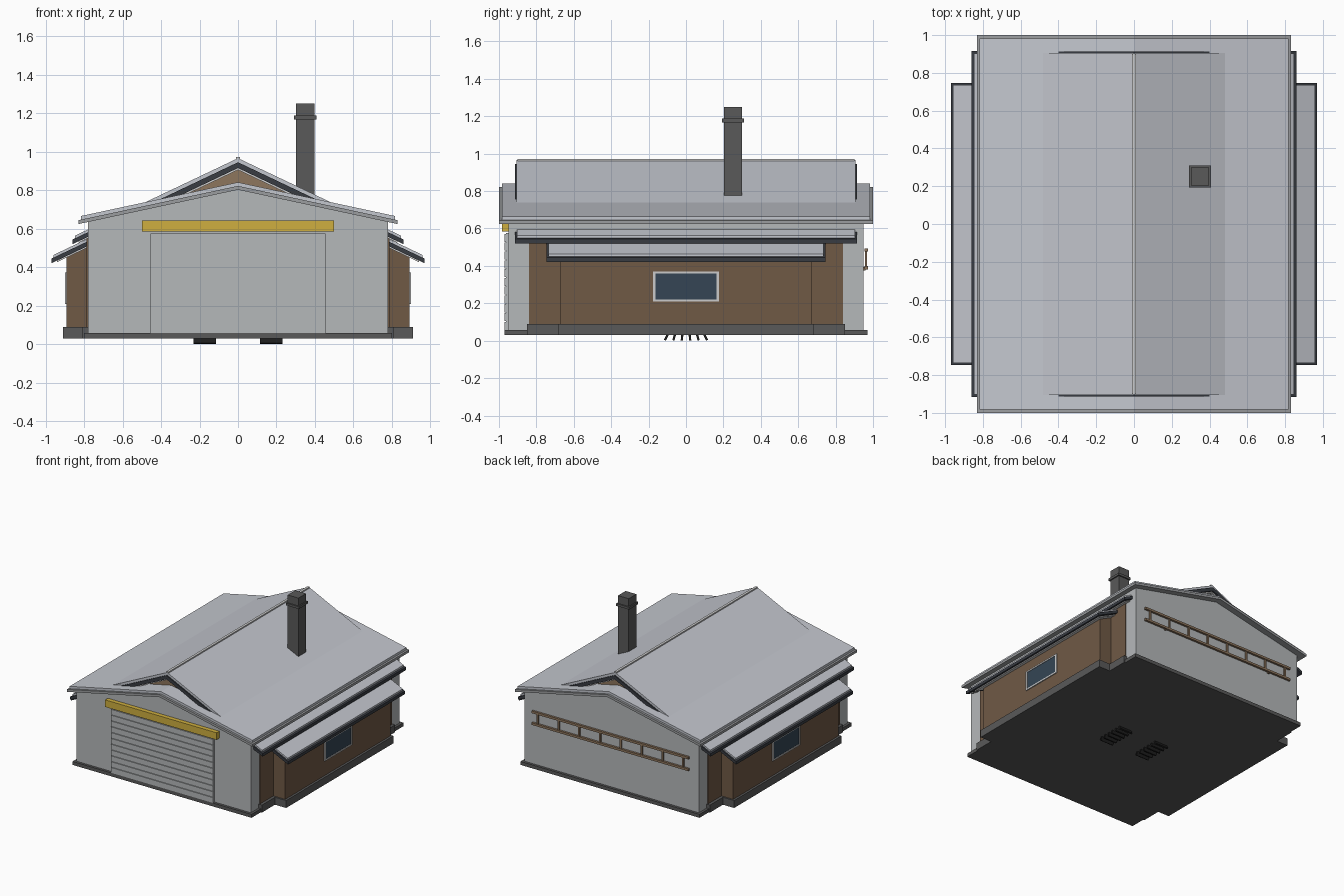
import bpy, bmesh, math
from mathutils import Matrix

if "Cube" in bpy.data.objects:
    bpy.data.objects.remove(bpy.data.objects["Cube"])


def mat(name, r, g, b):
    m = bpy.data.materials.new(name)
    m.diffuse_color = (r, g, b, 1)
    m.use_nodes = True
    m.node_tree.nodes["Principled BSDF"].inputs["Base Color"].default_value = m.diffuse_color
    return m


WALL = mat("wall_grey", .46, .48, .49)
ROOF = mat("roof_grey", .55, .57, .62)
RIM = mat("rim_grey", .33, .34, .35)
DARK = mat("trim_dark", .04, .045, .055)
BASE = mat("base_grey", .1, .1, .1)
BRICK = mat("brick_brown", .16, .1, .06)
TIMBER = mat("gable_tan", .27, .18, .11)
WHITE = mat("frame_white", .75, .76, .78)
GLASS = mat("glass_blue", .035, .06, .09)
YELLOW = mat("sign_yellow", .62, .43, .05)
BLACK = mat("grate_black", .012, .012, .012)


def prism(name, pts, y0, y1, m):
    """Extrude an xz profile along y."""
    bm = bmesh.new()
    f = bm.faces.new([bm.verts.new((x, y0, z)) for x, z in pts])
    ext = bmesh.ops.extrude_face_region(bm, geom=[f])["geom"]
    bmesh.ops.translate(bm, vec=(0, y1 - y0, 0),
                        verts=[v for v in ext if isinstance(v, bmesh.types.BMVert)])
    bmesh.ops.recalc_face_normals(bm, faces=bm.faces)
    me = bpy.data.meshes.new(name)
    bm.to_mesh(me)
    bm.free()
    me.materials.append(m)
    ob = bpy.data.objects.new(name, me)
    bpy.context.collection.objects.link(ob)
    return ob


def box(name, x0, x1, y0, y1, z0, z1, m):
    return prism(name, [(x0, z0), (x1, z0), (x1, z1), (x0, z1)], y0, y1, m)


def chevron(name, half, top, slope, thick, y0, y1, m):
    """Two-sided pitched slab."""
    e = top - slope * half
    return prism(name, [(-half, e), (0, top), (half, e), (half, e - thick),
                        (0, top - thick), (-half, e - thick)], y0, y1, m)


# stepped plinth
box("plinth", -.8, .8, -.97, .97, .03, .058, BASE)
box("plinth_side", -.81, .81, -.85, .85, .03, .09, BASE)
box("plinth_bay", -.91, .91, -.685, .685, .03, .09, BASE)

# main gabled walls
prism("walls", [(-.78, .058), (.78, .058), (.78, .638), (0, .806), (-.78, .638)], -.95, .95, WALL)

# main roof: wider rim below, roof sheet above
chevron("roof_rim", .83, .822, .215, .02, -1, 1, RIM)
chevron("roof_sheet", .817, .841, .215, .019, -.983, .983, ROOF)

# raised ridge roof with recessed gable filling
prism("ridge_gable", [(-.48, .70), (.48, .70), (.48, .715), (0, .945), (-.48, .715)], -.85, .85, TIMBER)
chevron("ridge_roof", .5, .966, .475, .022, -.905, .905, ROOF)
for s in (-1, 1):
    y = sorted((s * .895, s * .914))
    chevron("ridge_barge_board", .44, .945, .475, .03, *y, DARK)
    y = sorted((s * .85, s * .9))
    chevron("ridge_barge_trim", .4, .915, .475, .01, *y, WHITE)
box("ridge_cap", -.01, .01, -.9, .9, .955, .971, WHITE)


def side_roof(name, s, x1, top, half):
    """Lean-to roof: light sheet, dark frame, pale soffit."""
    k = .475
    for suffix, out, inset, drop, th, m in (("sheet", x1 - .012, .012, 0, .014, ROOF),
                                            ("fascia", x1, 0, .014, .024, DARK),
                                            ("soffit", x1 - .03, .03, .038, .008, WHITE)):
        a, b = top - drop, top - drop - k * (out - .77)
        prism(name + "_" + suffix, [(s * .77, a), (s * out, b), (s * out, b - th), (s * .77, a - th)],
              -half + inset, half - inset, m)


for s in (-1, 1):
    # brick side wall and projecting bay
    box("side_brick", *sorted((s * .7, s * .787)), -.84, .84, .09, .56, BRICK)
    prism("bay_brick", [(s * .7, .09), (s * .892, .09), (s * .892, .452), (s * .78, .505), (s * .7, .505)],
          -.672, .672, BRICK)
    side_roof("upper_side_roof", s, .86, .6, .915)
    side_roof("lower_side_roof", s, .97, .553, .747)
    # side window
    box("window_glass", *sorted((s * .88, s * .896)), -.165, .165, .22, .36, GLASS)
    for y in (-.17, .17):
        box("window_jamb", *sorted((s * .88, s * .9)), y - .007, y + .007, .21, .37, WHITE)
    for z in (.215, .365):
        box("window_rail", *sorted((s * .88, s * .9)), -.175, .175, z - .006, z + .006, WHITE)

# roller door: slats with narrow grooves
box("door_back", -.455, .455, -.963, -.94, .058, .575, WALL)
n = 11
h = .517 / n
for i in range(n):
    z = .058 + i * h
    box("door_slat", -.455, .455, -.97, -.96, z, z + h - .004, WALL)

# blank sign beam over the door
box("sign_beam", -.498, .498, -.985, -.94, .585, .642, YELLOW)

# ladder hung on the back wall
for z in (.39, .485):
    box("ladder_rail", -.7, .7, .955, .972, z - .009, z + .009, TIMBER)
for i in range(8):
    x = -.65 + i * 1.3 / 7
    box("ladder_rung", x - .007, x + .007, .957, .969, .39, .485, TIMBER)
for x in (-.5, .5):
    box("ladder_hook", x - .008, x + .008, .945, .96, .375, .395, TIMBER)

# chimney with collar
box("chimney", .302, .398, .203, .3, .72, 1.25, BASE)
box("chimney_collar", .292, .408, .193, .31, 1.168, 1.187, BASE)

# two grates of fanned fins underneath
for s in (-1, 1):
    for i in range(6):
        t = i - 2.5
        fin = box("floor_grate_fin", s * .172 - .058, s * .172 + .058, -.006, .006, -.012, .02, BLACK)
        fin.matrix_world = Matrix.Translation((0, t * .043, .0135)) @ Matrix.Rotation(math.radians(t * 10), 4, 'X')
